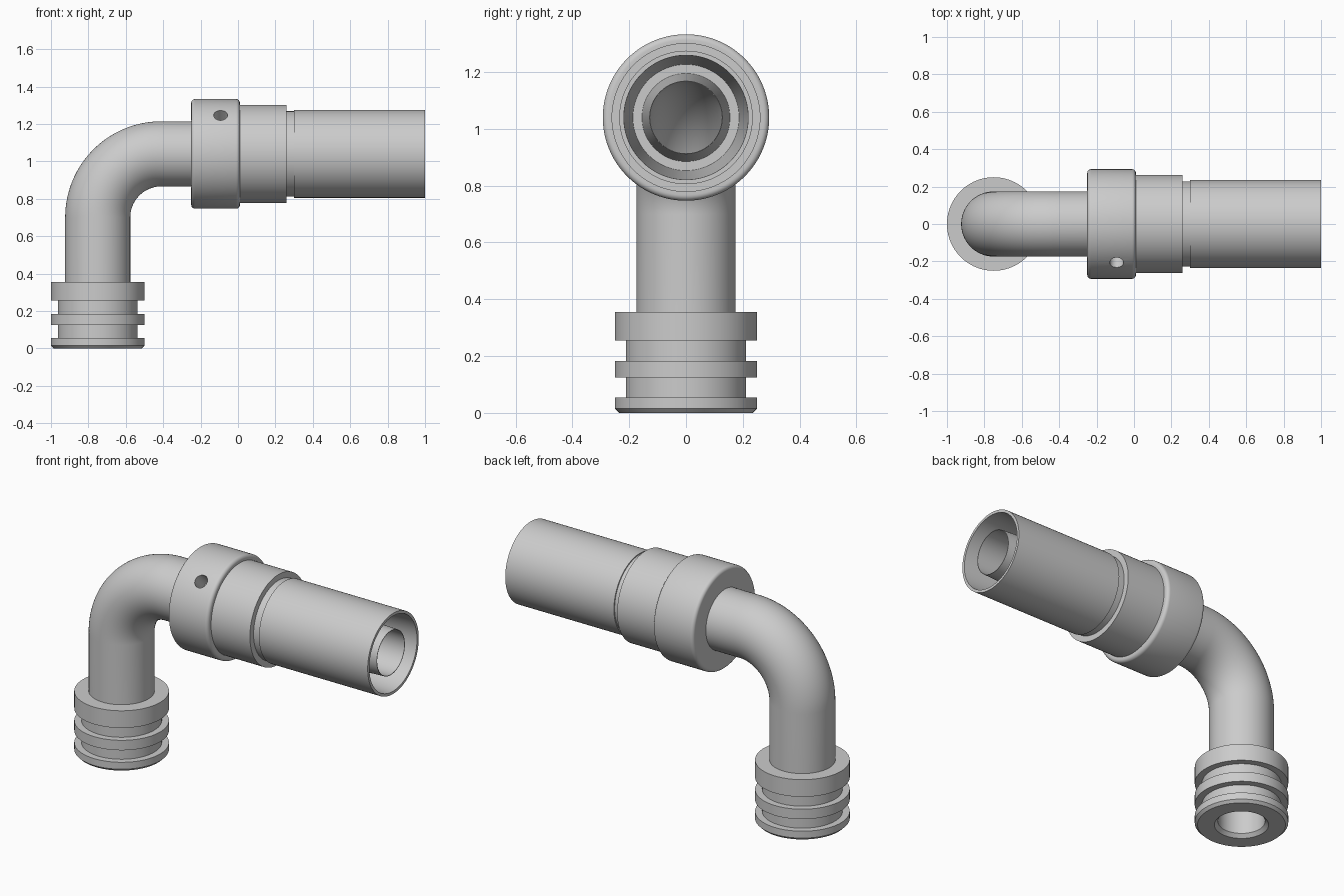
import bpy, bmesh, math
from mathutils import Vector

if "Cube" in bpy.data.objects:
    bpy.data.objects.remove(bpy.data.objects["Cube"])

SEG = 96
AX, AZ = -0.75, 1.04      # x of the vertical axis, z of the horizontal axis
TUBE, BORE, BEND = 0.174, 0.126, 0.34


def skin(name, stations):
    """Closed surface through rings given as (centre, direction angle in xz, radius)."""
    bm = bmesh.new()
    rings = []
    for c, a, r in stations:
        side = Vector((-math.sin(a), 0, math.cos(a)))
        rings.append([bm.verts.new(Vector(c) + r * (
            math.cos(t) * side + math.sin(t) * Vector((0, 1, 0))))
            for t in (2 * math.pi * i / SEG for i in range(SEG))])
    for k, a in enumerate(rings):
        b = rings[(k + 1) % len(rings)]
        for i in range(SEG):
            j = (i + 1) % SEG
            bm.faces.new((a[i], a[j], b[j], b[i]))
    bmesh.ops.recalc_face_normals(bm, faces=bm.faces)
    me = bpy.data.meshes.new(name)
    bm.to_mesh(me)
    bm.free()
    ob = bpy.data.objects.new(name, me)
    bpy.context.collection.objects.link(ob)
    return ob


def smooth(ob):
    bpy.ops.object.select_all(action='DESELECT')
    ob.select_set(True)
    bpy.context.view_layer.objects.active = ob
    bpy.ops.object.shade_smooth_by_angle(angle=math.radians(30))


def fillet(t, r, rad, a0, a1, n=6):
    """Arc points (position, radius) for a rounded profile corner."""
    return [(t + rad * math.cos(math.radians(a0 + (a1 - a0) * i / n)),
             r + rad * math.sin(math.radians(a0 + (a1 - a0) * i / n)))
            for i in range(n + 1)]


# grooved plug at the bottom: (z, radius)
plug = [(0, 0.145), (0, 0.235), (0.015, 0.25), (0.055, 0.25), (0.055, 0.212),
        (0.125, 0.212), (0.125, 0.25), (0.183, 0.25), (0.183, 0.212),
        (0.255, 0.212), (0.255, 0.25), (0.355, 0.25), (0.355, BORE), (0.02, BORE)]
smooth(skin("grooved_plug", [((AX, 0, z), math.pi / 2, r) for z, r in plug]))

# hollow elbow pipe: outside along the path, inside on the way back
path = [((AX, 0, 0.355), math.pi / 2)]
for i in range(33):
    a = math.pi / 2 * (1 - i / 32)
    path.append(((AX + BEND - BEND * math.sin(a), 0,
                  AZ - BEND + BEND * math.cos(a)), a))
path.append(((-0.25, 0, AZ), 0))
smooth(skin("elbow_pipe", [(c, a, TUBE) for c, a in path] +
            [(c, a, BORE) for c, a in reversed(path)]))

# collar, stepped sleeve and inner nipple: (x, radius)
sleeve = ([(-0.25, BORE)]
          + fillet(-0.23, 0.273, 0.02, 180, 90)
          + fillet(-0.01, 0.273, 0.02, 90, 0)
          + [(0.01, 0.262), (0.26, 0.262), (0.26, 0.228), (0.30, 0.228), (0.30, 0.235),
             (1.0, 0.235), (1.0, 0.219), (0.95, 0.217), (0.40, 0.187),
             (0.40, 0.155), (0.95, 0.130), (0.985, 0.129), (0.985, BORE)])
body = skin("collar_and_sleeve", [((x, 0, AZ), 0, r) for x, r in sleeve])

# small round hole in the collar
bpy.ops.mesh.primitive_cylinder_add(
    vertices=32, radius=0.037, depth=0.2, rotation=(math.radians(45), 0, 0),
    location=(-0.093, -0.29 * math.sqrt(0.5), AZ + 0.29 * math.sqrt(0.5)))
cutter = bpy.context.object
cutter.name = "hole_cutter"
mod = body.modifiers.new("hole", 'BOOLEAN')
mod.operation = 'DIFFERENCE'
mod.solver = 'EXACT'
mod.object = cutter
bpy.context.view_layer.objects.active = body
bpy.ops.object.modifier_apply(modifier="hole")
bpy.data.objects.remove(cutter)
smooth(body)
